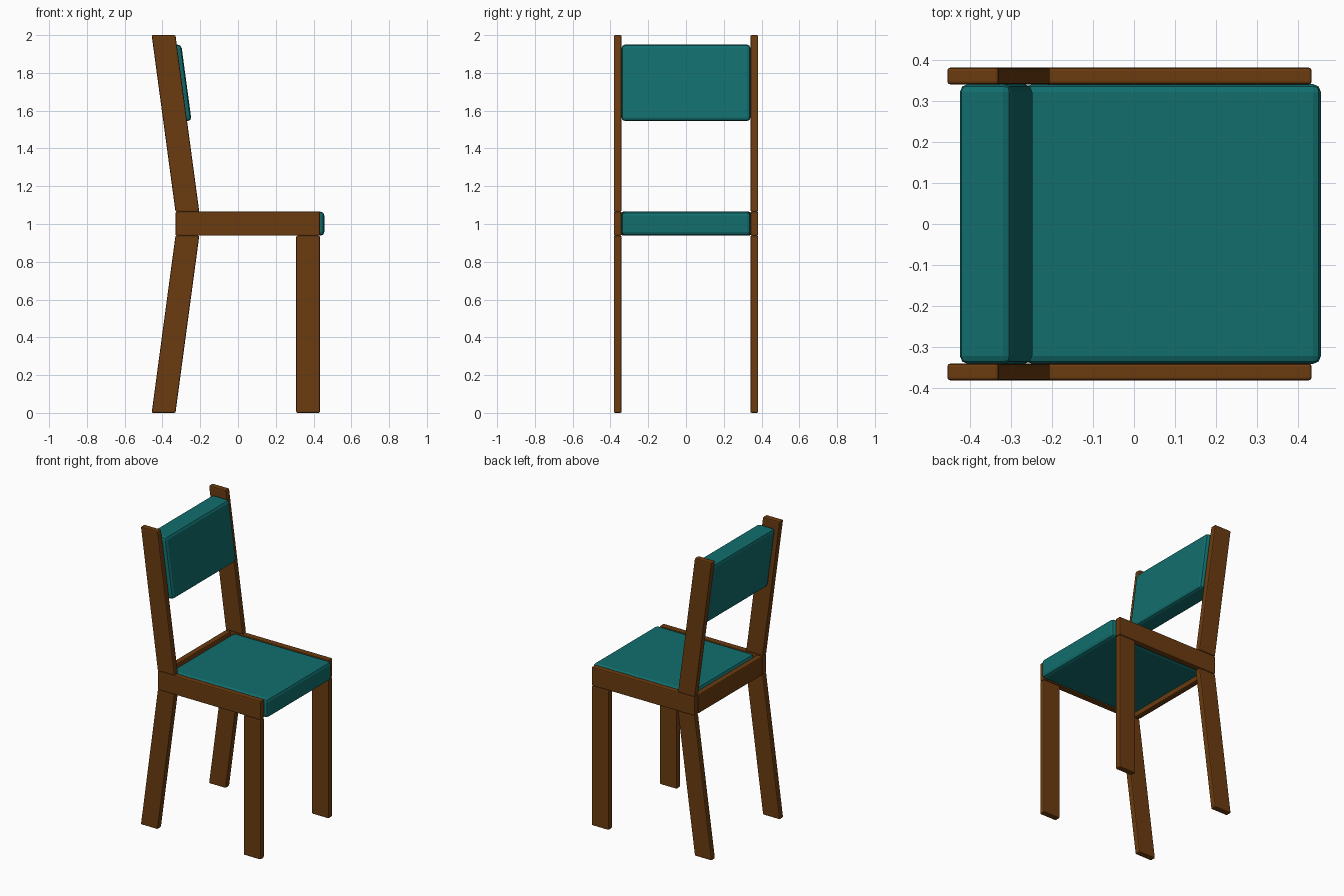
import bpy, bmesh

if "Cube" in bpy.data.objects:
    bpy.data.objects.remove(bpy.data.objects["Cube"])


def material(name, color):
    m = bpy.data.materials.new(name)
    m.diffuse_color = (*color, 1)
    m.use_nodes = True
    m.node_tree.nodes["Principled BSDF"].inputs["Base Color"].default_value = m.diffuse_color
    return m


WOOD = material("brown wood", (0.147, 0.044, 0.005))
CLOTH = material("teal fabric", (0.006, 0.155, 0.155))


def slab(name, profile, y0, y1, mat, bevel, segments):
    """Extrude an XZ side profile from y0 to y1 and round its edges."""
    bm = bmesh.new()
    face = bm.faces.new([bm.verts.new((x, y0, z)) for x, z in profile])
    ext = bmesh.ops.extrude_face_region(bm, geom=[face])
    verts = [v for v in ext["geom"] if isinstance(v, bmesh.types.BMVert)]
    bmesh.ops.translate(bm, verts=verts, vec=(0, y1 - y0, 0))
    bmesh.ops.recalc_face_normals(bm, faces=bm.faces)
    bmesh.ops.bevel(bm, geom=bm.edges[:], offset=bevel, segments=segments,
                    profile=0.5, affect='EDGES')
    mesh = bpy.data.meshes.new(name)
    bm.to_mesh(mesh)
    bm.free()
    mesh.materials.append(mat)
    obj = bpy.data.objects.new(name, mesh)
    bpy.context.collection.objects.link(obj)
    return obj


def bar(xa, za, xb, zb, width):
    """Side profile of a bar leaning from (xa, za) to (xb, zb)."""
    return [(xa, za), (xa + width, za), (xb + width, zb), (xb, zb)]


LOW, HIGH = 0.938, 1.065      # underside and top of the seat frame
W = 0.126                     # bar width
INNER, OUTER = 0.341, 0.382   # side frame thickness in y
SLOPE = (-0.457 + 0.331) / (2 - HIGH)

# Side frames: legs, rail and back post on each side
frame_parts = {
    "front_leg": bar(0.308, 0, 0.308, LOW, W),
    "back_leg": bar(-0.457, 0, -0.331, LOW, W),
    "side_rail": bar(-0.331, LOW, -0.331, HIGH, 0.765),
    "back_post": bar(-0.331, HIGH, -0.457, 2, W),
}
for side, s in (("left", 1), ("right", -1)):
    for part, profile in frame_parts.items():
        slab(f"{part}_{side}", profile, s * INNER, s * OUTER, WOOD, 0.007, 2)

# Rail joining the side frames behind the seat
slab("back_rail", bar(-0.331, LOW, -0.331, HIGH, 0.04), -INNER, INNER, WOOD, 0.007, 2)

# Seat cushion
slab("seat", bar(-0.268, LOW, -0.268, HIGH, 0.725), -0.342, 0.342, CLOTH, 0.02, 2)

# Leaning backrest cushion, set slightly forward of the posts
zb, zt = 1.545, 1.95
xb, xt = (-0.331 + 0.022 + SLOPE * (z - HIGH) for z in (zb, zt))
slab("backrest", bar(xb, zb, xt, zt, W + 0.002), -0.342, 0.342, CLOTH, 0.02, 2)
